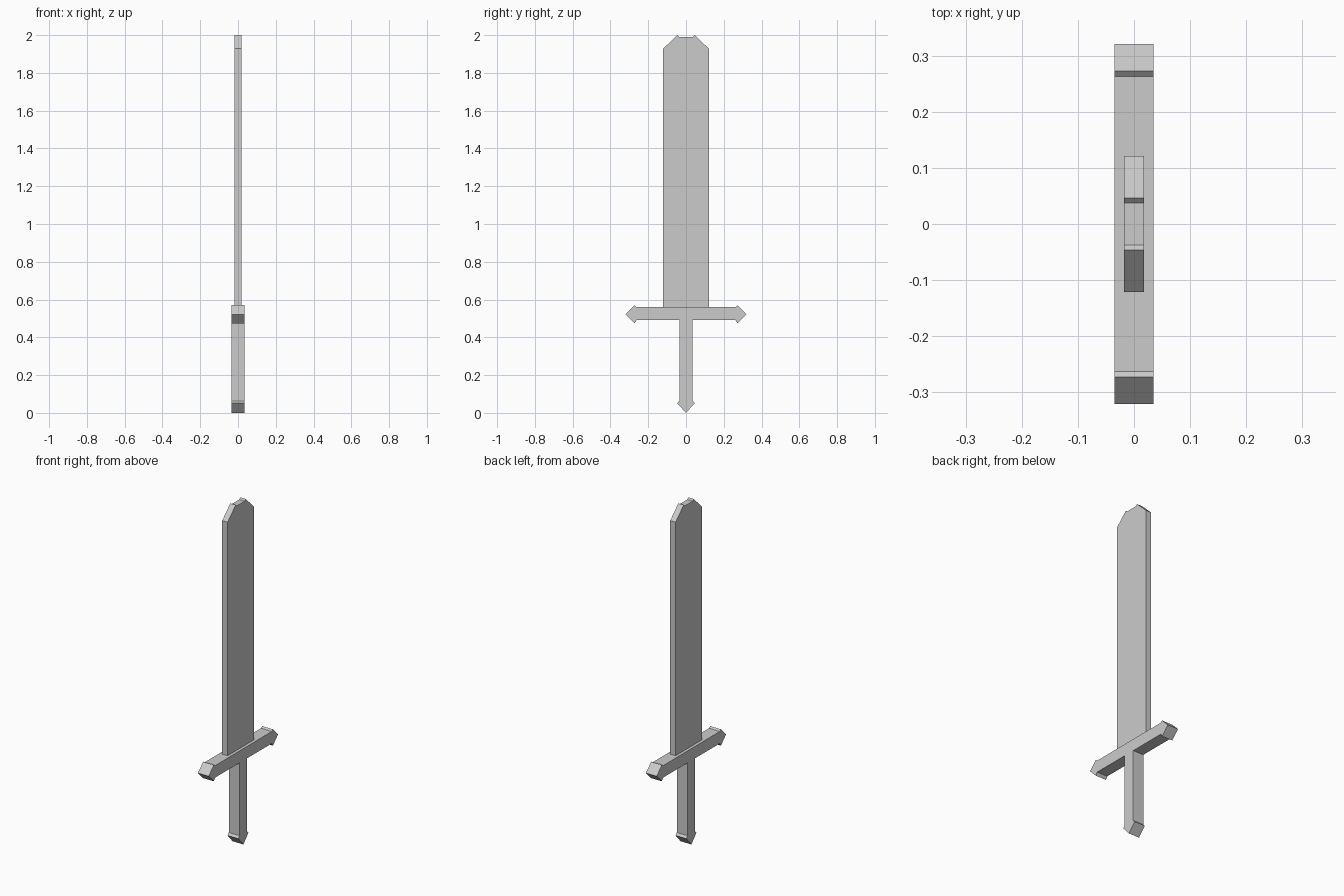
import bpy
import bmesh

cube = bpy.data.objects.get("Cube")
if cube:
    bpy.data.objects.remove(cube, do_unlink=True)

# Single plain grey for the whole sword
grey = bpy.data.materials.new("plain_grey")
grey.use_nodes = True
colour = (0.6, 0.6, 0.6, 1)
grey.diffuse_color = colour
grey.node_tree.nodes["Principled BSDF"].inputs["Base Color"].default_value = colour


def slab(name, half_profile, half_thickness):
    """Mirror a (y, z) half outline across y = 0 and extrude it along x."""
    mirrored = [(-y, z) for y, z in reversed(half_profile) if y > 0]
    bm = bmesh.new()
    verts = [bm.verts.new((-half_thickness, y, z)) for y, z in half_profile + mirrored]
    face = bm.faces.new(verts)
    side = bmesh.ops.extrude_face_region(bm, geom=[face])["geom"]
    moved = [g for g in side if isinstance(g, bmesh.types.BMVert)]
    bmesh.ops.translate(bm, verts=moved, vec=(2 * half_thickness, 0, 0))
    bmesh.ops.recalc_face_normals(bm, faces=bm.faces)
    mesh = bpy.data.meshes.new(name)
    bm.to_mesh(mesh)
    bm.free()
    mesh.materials.append(grey)
    obj = bpy.data.objects.new(name, mesh)
    bpy.context.collection.objects.link(obj)
    return obj


# Blade with chamfered shoulders and a shallow notch at the tip
slab("blade", [(0.121, 0.56), (0.121, 1.928), (0.046, 2.0), (0.037, 1.991)], 0.0175)

# Crossguard with arrow-shaped ends
slab("crossguard", [(0.262, 0.491), (0.273, 0.474), (0.321, 0.522),
                    (0.273, 0.57), (0.263, 0.561)], 0.035)

# Grip flaring into a pointed pommel
slab("grip", [(0, 0), (0.047, 0.052), (0.035, 0.064), (0.035, 0.491)], 0.035)
